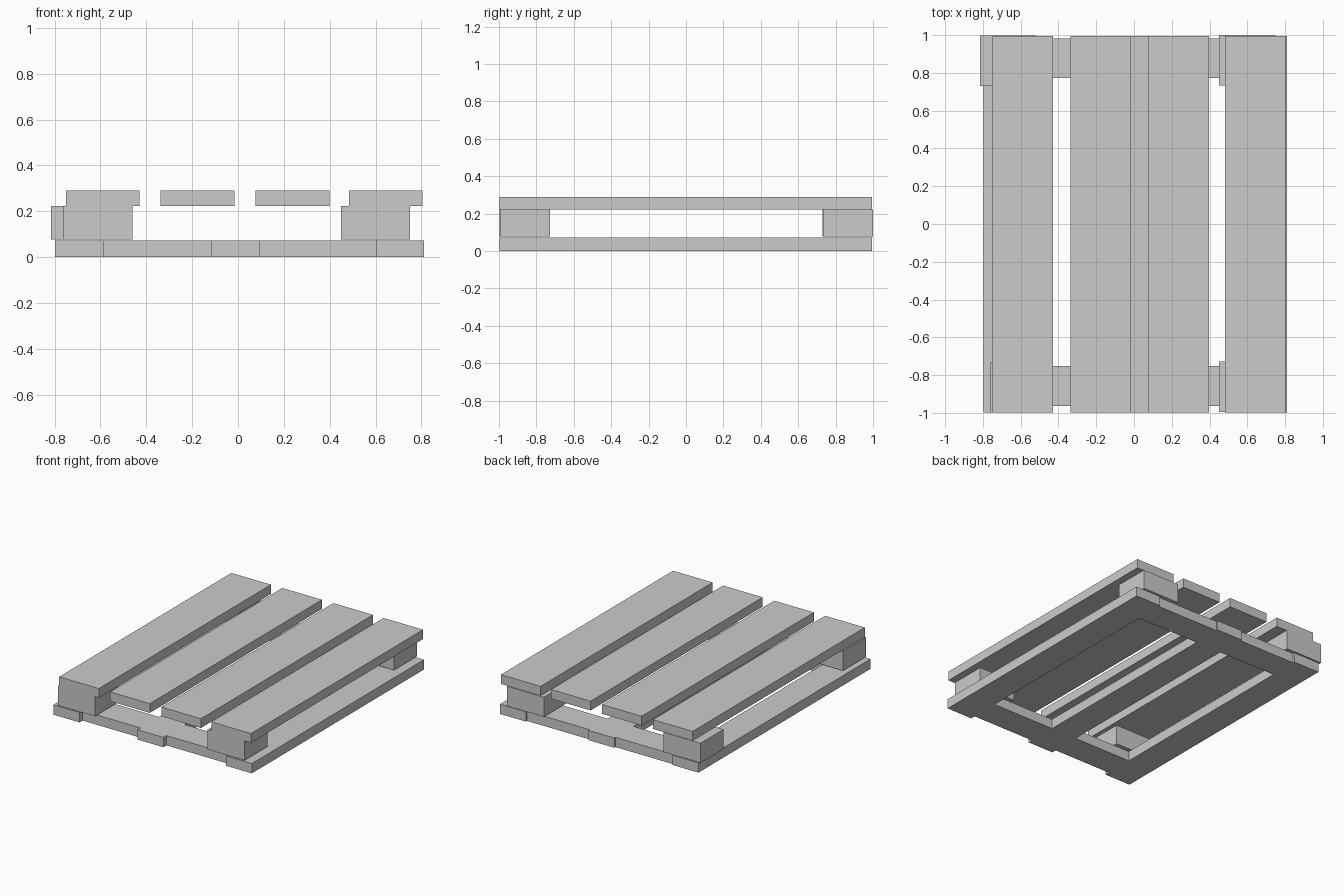
import bpy, bmesh

if "Cube" in bpy.data.objects:
    bpy.data.objects.remove(bpy.data.objects["Cube"])


def finish(name, bm):
    bmesh.ops.recalc_face_normals(bm, faces=bm.faces)
    mesh = bpy.data.meshes.new(name)
    bm.to_mesh(mesh)
    bm.free()
    obj = bpy.data.objects.new(name, mesh)
    bpy.context.collection.objects.link(obj)
    return obj


def box(name, x, y, z):
    """Box from (min, max) pairs on each axis."""
    bm = bmesh.new()
    bmesh.ops.create_cube(bm, size=1)
    for v in bm.verts:
        v.co = [lim[0] if c < 0 else lim[1] for c, lim in zip(v.co, (x, y, z))]
    return finish(name, bm)


Y0, Y1 = -0.998, 0.994

# Base frame: three long boards joined by two slightly inset cross boards
xs = [-0.797, -0.585, -0.115, 0.094, 0.602, 0.811]
ys = [Y0, -0.963, -0.752, 0.772, 0.981, Y1]
bm = bmesh.new()
grid = [[bm.verts.new((x, y, 0)) for y in ys] for x in xs]
for i in range(5):
    for j in range(5):
        if i % 2 == 0 or j in (1, 3):
            bm.faces.new((grid[i][j], grid[i + 1][j],
                          grid[i + 1][j + 1], grid[i][j + 1]))
loose = [v for v in bm.verts if not v.link_faces]
bmesh.ops.delete(bm, geom=loose, context='VERTS')
top = bmesh.ops.extrude_face_region(bm, geom=bm.faces[:], use_keep_orig=True)
for v in (g for g in top["geom"] if isinstance(g, bmesh.types.BMVert)):
    v.co.z = 0.072
bmesh.ops.dissolve_limit(bm, angle_limit=0.01, verts=bm.verts, edges=bm.edges)
finish("base_frame", bm)

# Corner blocks, each a little out of line
for name, x, y in (("front_left_block", -0.76, -0.998),
                   ("front_right_block", 0.45, -0.995),
                   ("back_left_block", -0.816, 0.731),
                   ("back_right_block", 0.45, 0.734)):
    box(name, (x, x + 0.3), (y, y + 0.267), (0.078, 0.222))

# Top slats
for n, x in enumerate((-0.75, -0.337, 0.077, 0.483), 1):
    box(f"top_slat_{n}", (x, x + 0.321), (Y0, Y1), (0.222, 0.29))
